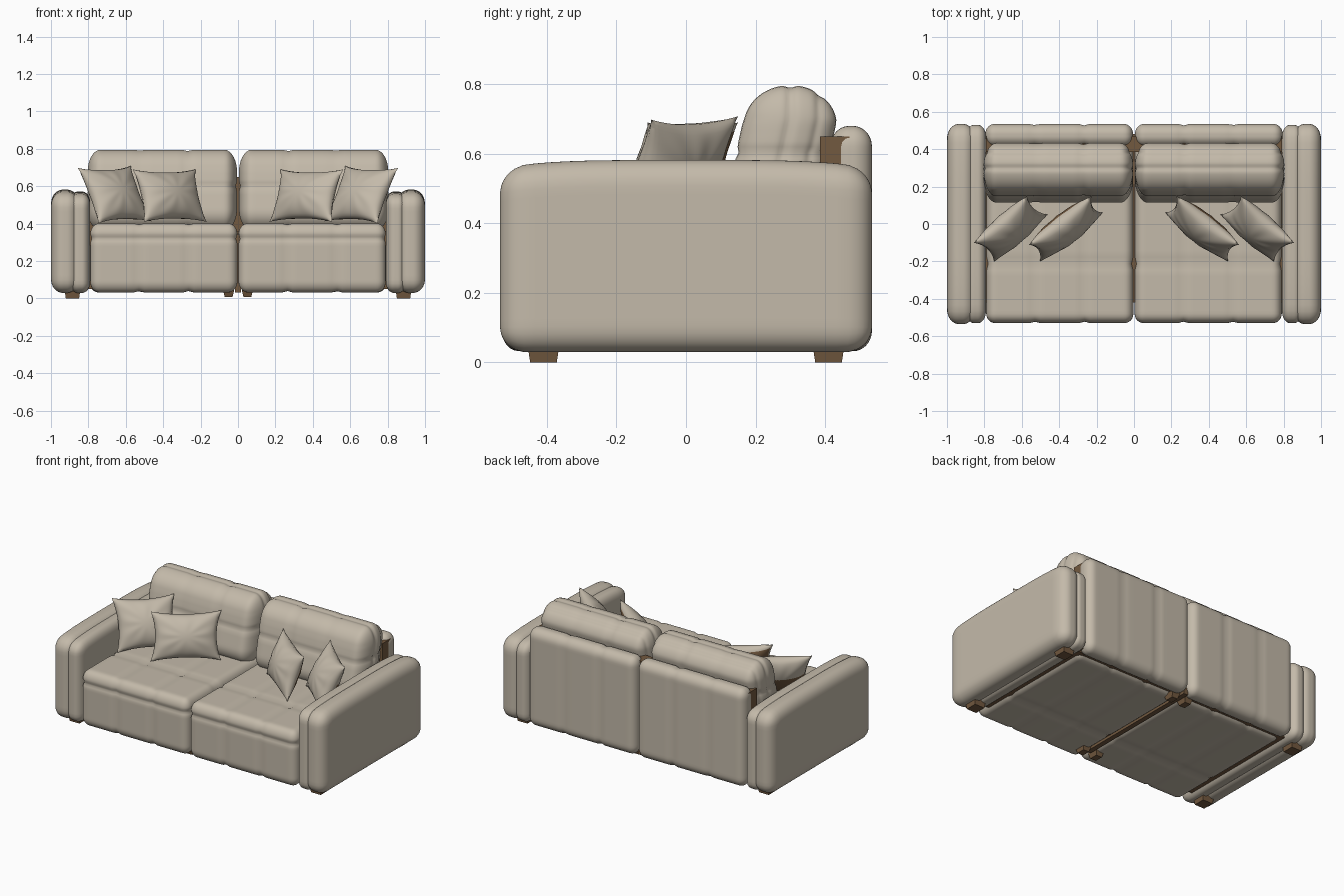
import bpy
import bmesh
import math
from mathutils import Vector

if "Cube" in bpy.data.objects:
    bpy.data.objects.remove(bpy.data.objects["Cube"])


def material(name, colour):
    mat = bpy.data.materials.new(name)
    mat.use_nodes = True
    mat.diffuse_color = (*colour, 1)
    mat.node_tree.nodes["Principled BSDF"].inputs["Base Color"].default_value = (*colour, 1)
    return mat


LEATHER = material("cream leather", (0.55, 0.49, 0.40))
WOOD = material("brown wood", (0.17, 0.10, 0.05))


def finish(name, bm, mats, angle=50):
    bmesh.ops.recalc_face_normals(bm, faces=bm.faces)
    mesh = bpy.data.meshes.new(name)
    bm.to_mesh(mesh)
    bm.free()
    for mat in mats:
        mesh.materials.append(mat)
    obj = bpy.data.objects.new(name, mesh)
    bpy.context.collection.objects.link(obj)
    bpy.ops.object.select_all(action='DESELECT')
    obj.select_set(True)
    bpy.context.view_layer.objects.active = obj
    bpy.ops.object.shade_smooth_by_angle(angle=math.radians(angle))
    return obj


def soft_box(name, side, lo, hi, radii, seams=(), cuts=40, shape=None):
    """Rounded upholstered block; seams are (axis, position) grooves."""
    lo, hi = Vector(lo), Vector(hi)
    mid, half = (lo + hi) / 2, (hi - lo) / 2
    bm = bmesh.new()
    bmesh.ops.create_cube(bm, size=2)
    bmesh.ops.subdivide_edges(bm, edges=bm.edges, cuts=cuts, use_grid_fill=True)
    for v in bm.verts:
        core, d = Vector(), Vector()
        for i in range(3):
            q = math.sin(v.co[i] * math.pi / 2) * half[i]
            inner = half[i] - radii[i]
            core[i] = max(-inner, min(inner, q))
            d[i] = (q - core[i]) / radii[i]
        d.normalize()
        p = mid + core + Vector(d[i] * radii[i] for i in range(3))
        groove = Vector()
        for axis, pos in seams:
            depth = 0.008 * math.exp(-((p[axis] - pos) / 0.014) ** 2)
            groove += d * depth * (1 - d[axis] ** 2)
        p -= groove
        if shape:
            p = shape(p)
        p.x *= side
        v.co = p
    return finish(name, bm, [LEATHER])


def block(name, lo, hi, taper=1.0):
    """Wooden box, narrowed at the foot by taper."""
    lo, hi = Vector(lo), Vector(hi)
    mid, size = (lo + hi) / 2, hi - lo
    bm = bmesh.new()
    bmesh.ops.create_cube(bm, size=1)
    for v in bm.verts:
        k = taper if v.co.z < 0 else 1
        v.co = mid + Vector((v.co.x * size.x * k, v.co.y * size.y * k, v.co.z * size.z))
    return finish(name, bm, [WOOD], 20)


def pillow(name, side, centre, u_axis, v_axis, back_limit, thick=0.075):
    """Scatter pillow with pinched edges and a darker lower back."""
    c, ua, va = Vector(centre), Vector(u_axis), Vector(v_axis)
    normal = ua.cross(va).normalized()
    bm = bmesh.new()
    for face_side in (1, -1):
        grid = bmesh.ops.create_grid(bm, x_segments=32, y_segments=32, size=1)["verts"]
        for f in {f for v in grid for f in v.link_faces}:
            m = f.calc_center_median()
            f.material_index = int(face_side < 0 and m.y < back_limit and abs(m.x) < 0.92)
        for v in grid:
            u, w = v.co.x, v.co.y
            rim = (1 - u * u) * (1 - w * w)
            crease = 0.006 * math.sin(9 * math.atan2(w, u)) * rim * (u * u + w * w)
            puff = thick * max(rim, 0) ** 0.55 + crease
            p = c + ua * u * (1 - 0.13 * (1 - w * w)) + va * w * (1 - 0.13 * (1 - u * u))
            p += normal * puff * face_side
            p.x *= side
            v.co = p
    bmesh.ops.remove_doubles(bm, verts=bm.verts, dist=0.0005)
    return finish(name, bm, [LEATHER, WOOD], 80)


def arm_crown(p):
    # Arm tops dip slightly toward both ends
    p.z -= 0.022 * (p.y / 0.53) ** 4 * max(p.z, 0) / 0.58
    return p


def lean(p):
    # Back cushions slope forward toward the seat
    p.y -= 0.22 * (0.70 - p.z) if p.z < 0.70 else 0
    return p


for side, tag in ((1, "left"), (-1, "right")):
    # Arms: main outer pad and thinner inner pad
    soft_box(tag + "_arm_outer", side, (0.85, -0.535, 0.03), (1.0, 0.535, 0.582),
             (0.065, 0.08, 0.075), cuts=24, shape=arm_crown)
    soft_box(tag + "_arm_inner", side, (0.79, -0.53, 0.03), (0.90, 0.53, 0.572),
             (0.045, 0.07, 0.06), cuts=24, shape=arm_crown)

    # Seat, rear panel and leaning back cushion
    panels = [(0, 0.265), (0, 0.525)]
    soft_box(tag + "_seat", side, (0.003, -0.53, 0.032), (0.79, 0.43, 0.402),
             (0.05, 0.05, 0.06), panels + [(1, -0.21), (2, 0.32)])
    soft_box(tag + "_rear_panel", side, (0.005, 0.415, 0.032), (0.795, 0.535, 0.68),
             (0.05, 0.055, 0.06), panels)
    soft_box(tag + "_back_cushion", side, (0.004, 0.165, 0.36), (0.805, 0.435, 0.797),
             (0.07, 0.133, 0.12), panels + [(1, 0.30), (1, 0.385), (2, 0.60)], shape=lean)

    # Scatter pillows
    pillow(tag + "_inner_pillow", side, (-0.365, -0.025, 0.55), (0.168, 0.13, 0.0),
           (-0.03, 0.045, 0.14), 0.85).scale.x = -1
    pillow(tag + "_outer_pillow", side, (-0.66, -0.025, 0.555), (0.142, 0.125, 0.005),
           (-0.055, 0.05, 0.148), 0.2).scale.x = -1

    # Feet at the corners and under the middle
    for y, end in ((-0.41, "front"), (0.41, "back")):
        x = side * 0.885
        block(f"{tag}_{end}_foot", (x - 0.042, y - 0.045, 0), (x + 0.042, y + 0.045, 0.045), 0.85)
        x = side * 0.05
        block(f"{tag}_{end}_middle_foot", (x - 0.03, y - 0.04, 0.008), (x + 0.03, y + 0.04, 0.045), 0.7)

# Inner frame seen through the gaps
block("seat_frame", (-0.82, -0.42, 0.05), (0.82, 0.44, 0.36))
block("back_frame", (-0.79, 0.385, 0.06), (0.79, 0.47, 0.65))
block("centre_rail", (-0.016, -0.42, 0.033), (0.016, 0.48, 0.10))
